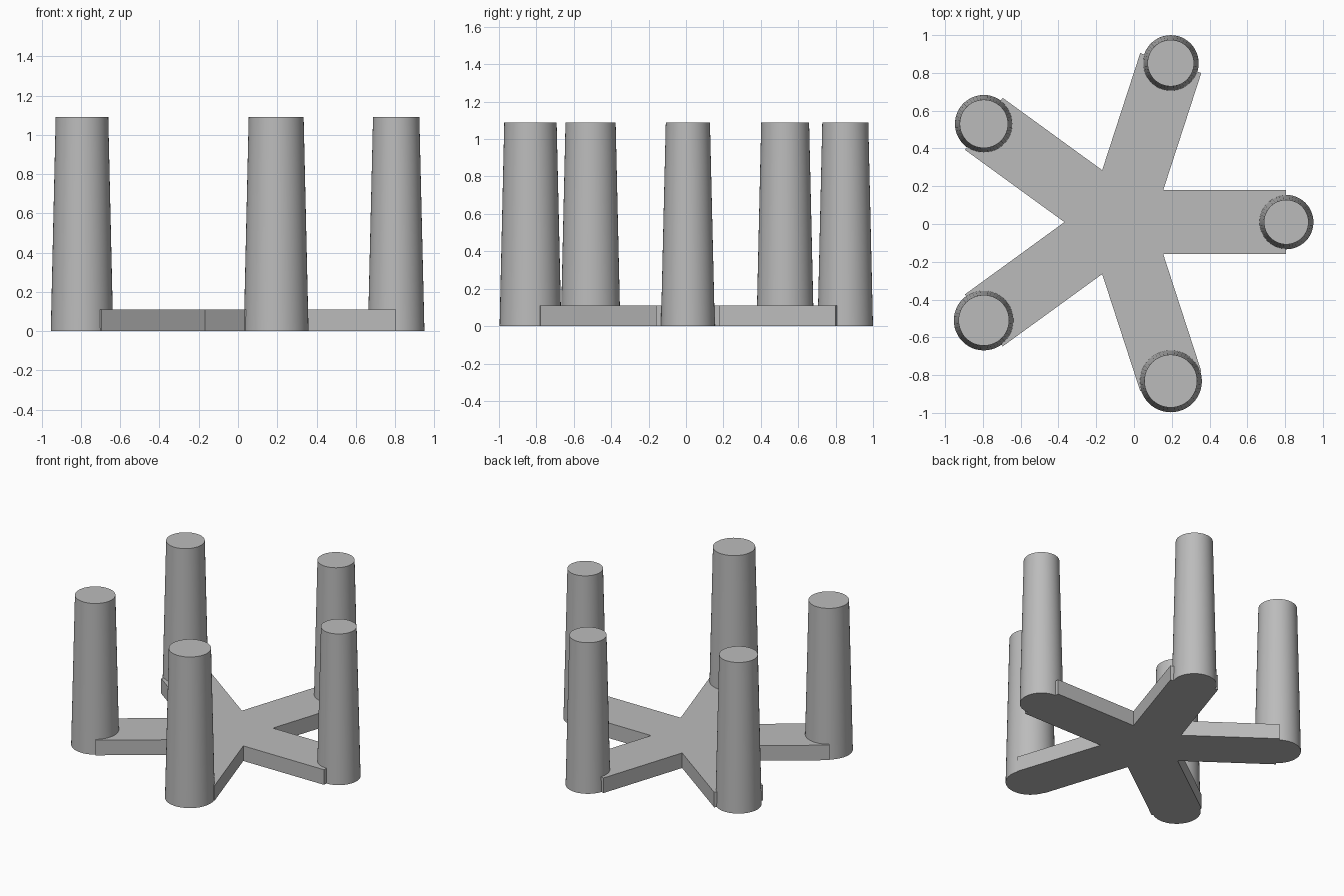
import bpy, bmesh, math
from mathutils import Matrix, Vector

cube = bpy.data.objects.get("Cube")
if cube:
    bpy.data.objects.remove(cube, do_unlink=True)

CENTRE = Vector((-0.079, 0.01, 0))
REACH = 0.885
ARM_HALF = 0.17
ARM_HEIGHT = 0.11
POST_HEIGHT = 1.09

grey = bpy.data.materials.new("plain_grey")
grey.use_nodes = True
colour = (0.5, 0.5, 0.5, 1)
grey.diffuse_color = colour
grey.node_tree.nodes["Principled BSDF"].inputs["Base Color"].default_value = colour


def make_object(name, bm):
    bmesh.ops.recalc_face_normals(bm, faces=bm.faces)
    mesh = bpy.data.meshes.new(name)
    bm.to_mesh(mesh)
    bm.free()
    mesh.materials.append(grey)
    obj = bpy.data.objects.new(name, mesh)
    bpy.context.collection.objects.link(obj)
    return obj


# Five-armed base: one outline, square arm ends and sharp inner corners
bm = bmesh.new()
inner = ARM_HALF / math.tan(math.radians(36))
outline = []
for i in range(5):
    turn = Matrix.Rotation(math.radians(72 * i), 3, "Z")
    for x, y in ((REACH, -ARM_HALF), (REACH, ARM_HALF), (inner, ARM_HALF)):
        outline.append(bm.verts.new(CENTRE + turn @ Vector((x, y, 0))))
floor = bm.faces.new(outline)
top = bmesh.ops.extrude_face_region(bm, geom=[floor])["geom"]
bmesh.ops.translate(bm, vec=(0, 0, ARM_HEIGHT),
                    verts=[v for v in top if isinstance(v, bmesh.types.BMVert)])
make_object("star_base", bm)

# Tapered posts, each a little thicker than the one before
posts = {
    "left_post": (0.144, 0.118),
    "back_left_post": (0.148, 0.123),
    "back_right_post": (0.153, 0.128),
    "front_right_post": (0.159, 0.134),
    "front_left_post": (0.165, 0.140),
}
for i, (name, (foot, tip)) in enumerate(posts.items()):
    bm = bmesh.new()
    bmesh.ops.create_cone(bm, cap_ends=True, segments=48, radius1=foot,
                          radius2=tip, depth=POST_HEIGHT,
                          matrix=Matrix.Translation((0, 0, POST_HEIGHT / 2)))
    post = make_object(name, bm)
    angle = math.radians(72 * i)
    post.location = CENTRE + REACH * Vector((math.cos(angle), math.sin(angle), 0))
    bpy.ops.object.select_all(action="DESELECT")
    post.select_set(True)
    bpy.context.view_layer.objects.active = post
    bpy.ops.object.shade_smooth_by_angle(angle=math.radians(30))
